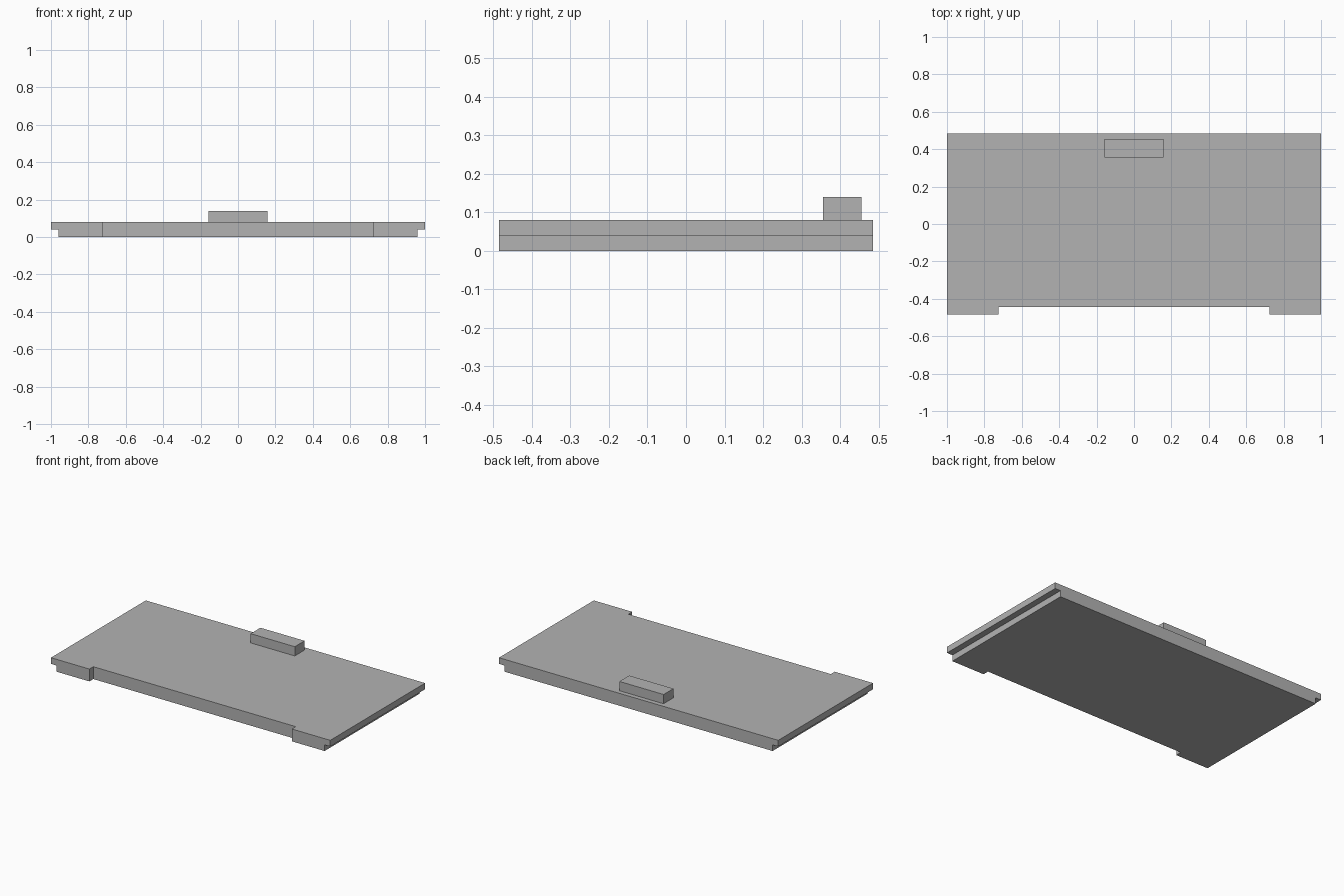
import bpy
import bmesh
from mathutils import Vector

cube = bpy.data.objects.get("Cube")
if cube:
    bpy.data.objects.remove(cube, do_unlink=True)

HALF_WIDTH, HALF_DEPTH = 1.0, 0.485
THICKNESS, RABBET_WIDTH, RABBET_HEIGHT = 0.08, 0.04, 0.04
NOTCH_HALF_WIDTH, NOTCH_DEPTH = 0.725, 0.04

# Single plain grey
grey = bpy.data.materials.new("plain grey")
grey.use_nodes = True
colour = (0.45, 0.45, 0.45, 1)
grey.diffuse_color = colour
shader = next(n for n in grey.node_tree.nodes if n.type == "BSDF_PRINCIPLED")
shader.inputs["Base Color"].default_value = colour


def finish(name, bm):
    """Turn a bmesh into a flat-shaded grey object."""
    bmesh.ops.recalc_face_normals(bm, faces=bm.faces[:])
    mesh = bpy.data.meshes.new(name)
    bm.to_mesh(mesh)
    bm.free()
    mesh.materials.append(grey)
    obj = bpy.data.objects.new(name, mesh)
    bpy.context.collection.objects.link(obj)
    return obj


def extrude_forward(bm, faces, distance):
    """Extrude faces towards -y and return the new end faces."""
    geom = bmesh.ops.extrude_face_region(bm, geom=faces)["geom"]
    verts = [g for g in geom if isinstance(g, bmesh.types.BMVert)]
    bmesh.ops.translate(bm, verts=verts, vec=Vector((0, -distance, 0)))
    return [g for g in geom if isinstance(g, bmesh.types.BMFace)]


# Panel: stepped cross-section, with the front corners extended past the notch
bm = bmesh.new()
inner = HALF_WIDTH - RABBET_WIDTH
middle = [(-NOTCH_HALF_WIDTH, 0), (NOTCH_HALF_WIDTH, 0),
          (NOTCH_HALF_WIDTH, THICKNESS), (-NOTCH_HALF_WIDTH, THICKNESS)]
side = [(NOTCH_HALF_WIDTH, 0), (inner, 0), (inner, RABBET_HEIGHT),
        (HALF_WIDTH, RABBET_HEIGHT), (HALF_WIDTH, THICKNESS),
        (NOTCH_HALF_WIDTH, THICKNESS)]
mirrored = [(-x, z) for x, z in reversed(side)]
for section in (middle, side, mirrored):
    bm.faces.new([bm.verts.new((x, HALF_DEPTH, z)) for x, z in section])
bmesh.ops.remove_doubles(bm, verts=bm.verts[:], dist=0.0001)
ends = extrude_forward(bm, bm.faces[:], 2 * HALF_DEPTH - NOTCH_DEPTH)
corners = [f for f in ends if abs(f.calc_center_median().x) > 0.5]
extrude_forward(bm, corners, NOTCH_DEPTH)
bmesh.ops.recalc_face_normals(bm, faces=bm.faces[:])
bmesh.ops.dissolve_limit(bm, angle_limit=0.01, verts=bm.verts[:], edges=bm.edges[:])
finish("panel", bm)

# Handle block on top near the back edge
bm = bmesh.new()
bmesh.ops.create_cube(bm, size=1)
bmesh.ops.scale(bm, vec=(0.316, 0.1, 0.06), verts=bm.verts[:])
handle = finish("handle", bm)
handle.location = (0, 0.405, THICKNESS + 0.03)
